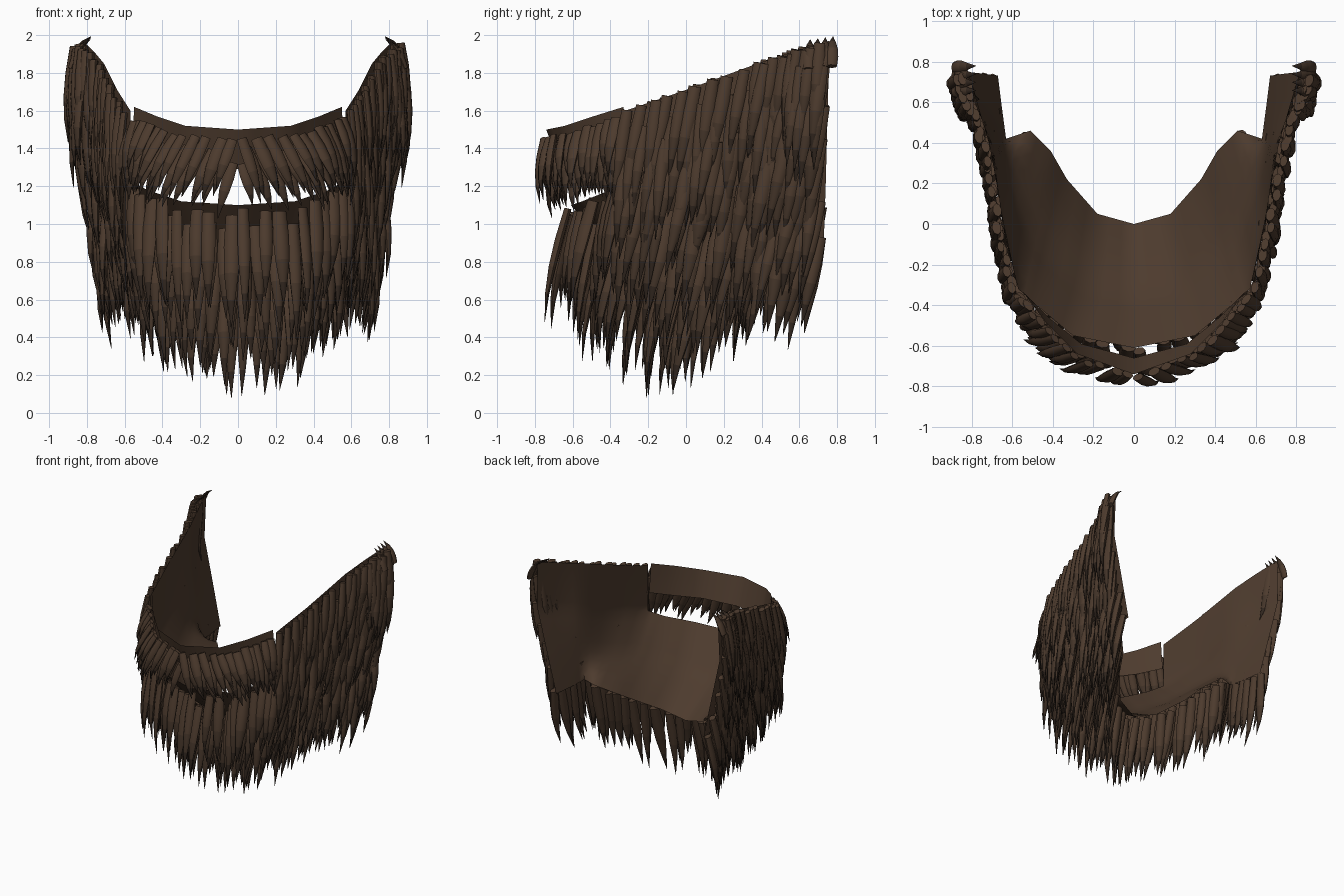
import bpy, bmesh, math, random
from mathutils import Vector as V

if "Cube" in bpy.data.objects:
    bpy.data.objects.remove(bpy.data.objects["Cube"])

random.seed(4)


def material(name, rgb):
    m = bpy.data.materials.new(name)
    m.diffuse_color = (*rgb, 1)
    m.use_nodes = True
    m.node_tree.nodes["Principled BSDF"].inputs["Base Color"].default_value = m.diffuse_color
    return m


BROWN = material("warm brown", (0.075, 0.044, 0.027))
MID = material("mid brown", (0.058, 0.035, 0.022))
DARK = material("dark brown tips", (0.03, 0.019, 0.013))

# Half outline of the face, from chin centre to ear: edge rows of the hair base
LIP = [(0, -.61, 1.1), (.3, -.55, 1.12), (.48, -.4, 1.18), (.57, -.32, 1.23),
       (.65, 0, 1.32), (.69, .38, 1.48), (.77, .56, 1.54), (.83, .75, 1.6)]
JAW = [(0, -.36, .82), (.22, -.31, .85), (.42, -.16, .94), (.51, -.04, 1.0),
       (.6, .2, 1.07), (.66, .4, 1.15), (.7, .56, 1.19), (.74, .74, 1.22)]
THROAT = [(0, 0, .6), (.18, .05, .66), (.33, .22, .77), (.41, .36, .86),
          (.51, .46, .93), (.63, .42, .93), (.65, .57, .92), (.67, .73, .92)]
CHEEK = [(.57, -.32, 1.6), (.64, 0, 1.71), (.71, .38, 1.85), (.76, .56, 1.91), (.82, .76, 1.97)]
# Moustache band, top and bottom edges
M_TOP = [(0, -.74, 1.5), (.28, -.64, 1.52), (.43, -.49, 1.57), (.55, -.33, 1.62)]
M_LOW = [(0, -.66, 1.29), (.26, -.59, 1.31), (.42, -.46, 1.34), (.56, -.32, 1.38)]


def along(row, u):
    """Point at fraction u of a row."""
    t = min(max(u, 0), 1) * (len(row) - 1)
    i = min(int(t), len(row) - 2)
    return V(row[i]).lerp(V(row[i + 1]), t - i)


def patch(rows, u, v, side):
    """Point on the sheet spanned by the rows, v running downwards."""
    t = min(max(v, 0), 1) * (len(rows) - 1)
    i = min(int(t), len(rows) - 2)
    p = along(rows[i], u).lerp(along(rows[i + 1], u), t - i)
    return V((p.x * side, p.y, p.z))


def finish(bm, name):
    me = bpy.data.meshes.new(name)
    bm.to_mesh(me)
    bm.free()
    for m in (BROWN, MID, DARK):
        me.materials.append(m)
    ob = bpy.data.objects.new(name, me)
    bpy.context.collection.objects.link(ob)
    bpy.ops.object.select_all(action='DESELECT')
    ob.select_set(True)
    bpy.context.view_layer.objects.active = ob
    bpy.ops.object.shade_smooth_by_angle(angle=math.radians(50))
    return ob


def sheets(name, patches, nv=8):
    """Thin hair base, mirrored left and right."""
    bm = bmesh.new()
    for rows in patches:
        nu = 3 * (len(rows[0]) - 1)
        for side in (1, -1):
            g = [[bm.verts.new(patch(rows, i / nu, j / nv, side)) for i in range(nu + 1)]
                 for j in range(nv + 1)]
            for j in range(nv):
                for i in range(nu):
                    q = [g[j][i], g[j + 1][i], g[j + 1][i + 1], g[j][i + 1]]
                    bm.faces.new(q if side == 1 else q[::-1])
    bmesh.ops.remove_doubles(bm, verts=bm.verts, dist=1e-4)
    return finish(bm, name)


# Tuft outline: distance along its length, radius, outward bend
TUFT = [(0, .85, 0), (.28, 1, .01), (.52, .88, .014), (.76, .5, .01), (1, .03, -.01)]


def tuft(bm, top, direction, across, normal, length, width, depth, sides=8):
    """Flat-topped lock of hair narrowing to a point."""
    d = direction.normalized()
    a = (across - d * across.dot(d)).normalized()
    if d.cross(a).dot(normal) < 0:
        a = -a
    b = d.cross(a)
    rings = []
    for s, r, bend in TUFT:
        c = top + d * (s * length) + b * bend
        rings.append([bm.verts.new(c + a * (math.cos(k * math.tau / sides) * r * width)
                                   + b * (math.sin(k * math.tau / sides) * r * depth))
                      for k in range(sides)])
    bm.faces.new(rings[0][::-1])
    bm.faces.new(rings[-1])
    for n, (r0, r1) in enumerate(zip(rings, rings[1:])):
        for k in range(sides):
            j = (k + 1) % sides
            f = bm.faces.new((r0[k], r0[j], r1[j], r1[k]))
            f.material_index = max(0, n - 1)


def cover(name, rows, cols, vs, length, lean, width=.036, depth=.024, off=.02, vary=.05):
    """Rows of tufts over a sheet on both sides; lean(u, v) gives (outward, forward)."""
    bm = bmesh.new()
    for side in (1, -1):
        for r, v0 in enumerate(vs):
            for c in range(cols):
                u = (c + .25 + .5 * (r % 2) + random.uniform(-.25, .25)) / cols
                v = v0 + random.uniform(-vary, vary)
                u, v = min(max(u, .01), .985), min(max(v, 0), .97)
                p = patch(rows, u, v, side)
                across = patch(rows, u + .015, v, side) - patch(rows, u - .015, v, side)
                down = patch(rows, u, v + .02, side) - patch(rows, u, v - .02, side)
                n = across.cross(down).normalized() * -side
                out, fwd = lean(u, v)
                d = V((side * out + random.uniform(-.05, .05),
                       -fwd + random.uniform(-.06, .06), -1))
                k = random.uniform(.85, 1.15)
                tuft(bm, p + n * (off + random.uniform(0, .02)), d, across, n,
                     length(u, v) * random.uniform(.78, 1.1), width * k, depth * k)
    return finish(bm, name)


# Hair base: sloping chin and jaw, with the cheeks rising behind the mouth corner
sheets("beard_base", [[LIP, JAW, THROAT], [CHEEK, LIP[3:]]])
sheets("moustache_base", [[M_TOP, M_LOW]], nv=3)

# Chin and jaw tufts
cover("chin_tufts", [LIP, JAW], 20, (.06, .35, .72), lambda u, v: .57,
      lambda u, v: (.03 - .1 * u, .18), width=.04, depth=.026, vary=.07)
cover("throat_tufts", [JAW, THROAT], 17, (.05, .35, .65, .95), lambda u, v: .55,
      lambda u, v: (.02, .2), width=.038, depth=.028)

# Cheek tufts and sideburns
cover("cheek_tufts", [CHEEK, LIP[3:]], 18, (.02, .3, .6, .88), lambda u, v: .5,
      lambda u, v: (.03 - .1 * u, .14))
cover("sideburn_tufts", [CHEEK[3:], LIP[6:]], 5, (.02, .25, .5), lambda u, v: .52,
      lambda u, v: (.03, .1), off=.045)

# Small locks curling inwards over the top of each sideburn
bm = bmesh.new()
for side in (1, -1):
    for i in range(4):
        tuft(bm, V((side * .885, .65 + .04 * i, 1.82 + .005 * i)), V((-side * .6, .05, 1)),
             V((0, 1, 0)), V((side, 0, 0)), .19, .034, .02)
finish(bm, "sideburn_top_locks")

# Moustache tufts, combed away from the centre
cover("moustache_tufts", [M_TOP, M_LOW], 12, (.22, .5, .8), lambda u, v: .36 - .1 * v,
      lambda u, v: (.2 + .3 * math.sin(math.pi * min(u + .1, 1)), .1), width=.034, depth=.02)
